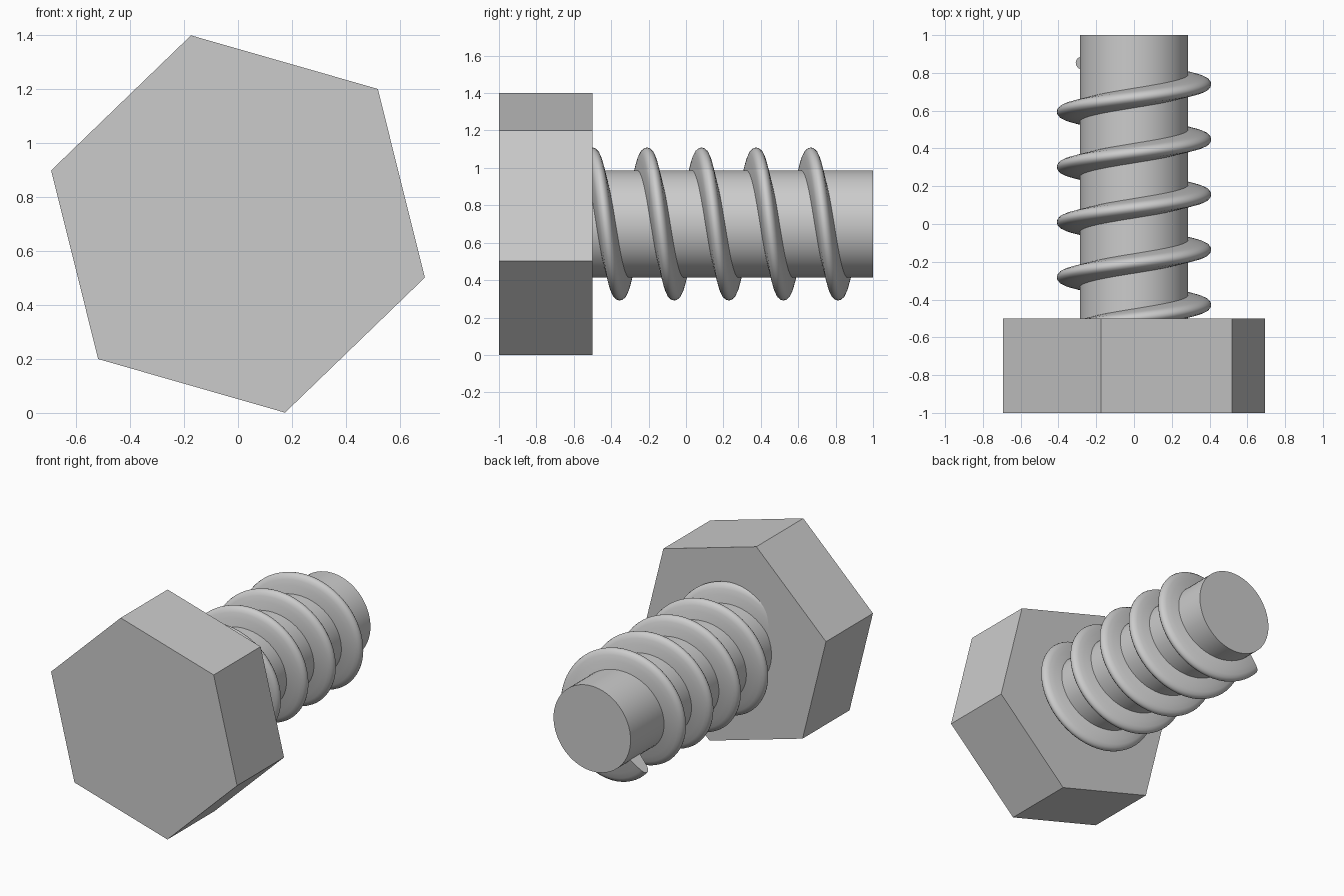
import bpy, bmesh
from math import radians, cos, sin, pi
from mathutils import Matrix, Vector

AXIS_Z = 0.70        # height of the bolt axis, which runs along y
PITCH = 0.292

cube = bpy.data.objects.get("Cube")
if cube:
    bpy.data.objects.remove(cube, do_unlink=True)

steel = bpy.data.materials.new("grey steel")
steel.use_nodes = True
grey = (0.6, 0.6, 0.6, 1)
steel.diffuse_color = grey
steel.node_tree.nodes["Principled BSDF"].inputs["Base Color"].default_value = grey


def finish(name, bm, smooth=False):
    bmesh.ops.recalc_face_normals(bm, faces=bm.faces)
    mesh = bpy.data.meshes.new(name)
    bm.to_mesh(mesh)
    bm.free()
    mesh.materials.append(steel)
    obj = bpy.data.objects.new(name, mesh)
    obj.location.z = AXIS_Z
    bpy.context.collection.objects.link(obj)
    if smooth:
        bpy.ops.object.select_all(action='DESELECT')
        obj.select_set(True)
        bpy.context.view_layer.objects.active = obj
        bpy.ops.object.shade_smooth_by_angle(angle=radians(35))
    return obj


def polar(radius, angle, y):
    return Vector((radius * cos(angle), y, radius * sin(angle)))


def prism(name, radius, sides, y0, y1, phase=0, smooth=False):
    bm = bmesh.new()
    ring = [bm.verts.new(polar(radius, phase + 2 * pi * i / sides, y0))
            for i in range(sides)]
    base = bm.faces.new(ring)
    cap = bmesh.ops.extrude_face_region(bm, geom=[base], use_keep_orig=True)
    moved = [g for g in cap["geom"] if isinstance(g, bmesh.types.BMVert)]
    bmesh.ops.translate(bm, verts=moved, vec=(0, y1 - y0, 0))
    return finish(name, bm, smooth)


def thread(name, start, end, steps):
    # tooth outline: radius and offset along the axis, rounded at the crest
    side = [(0.26, 0.056), (0.30, 0.050), (0.34, 0.042), (0.375, 0.034),
            (0.395, 0.025), (0.406, 0.012)]
    outline = side + [(0.409, 0)] + [(r, -d) for r, d in reversed(side)]
    bm = bmesh.new()
    rings = []
    for i in range(steps + 1):
        a = start + (end - start) * i / steps
        y = 0.74 - PITCH * a / (2 * pi)
        rings.append([bm.verts.new(polar(r, a, y + d)) for r, d in outline])
    n = len(outline)
    for a, b in zip(rings, rings[1:]):
        for j in range(n):
            k = (j + 1) % n
            bm.faces.new((a[j], a[k], b[k], b[j]))
    bm.faces.new(rings[0])
    bm.faces.new(rings[-1])
    return finish(name, bm, True)


# Hexagonal head, plain shaft, and spiral thread that runs into the head
prism("hex_head", 0.7213, 6, -1, -0.5, radians(44))
prism("shaft", 0.287, 64, -0.55, 1, smooth=True)
thread("screw_thread", radians(-139), radians(1640), 320)
